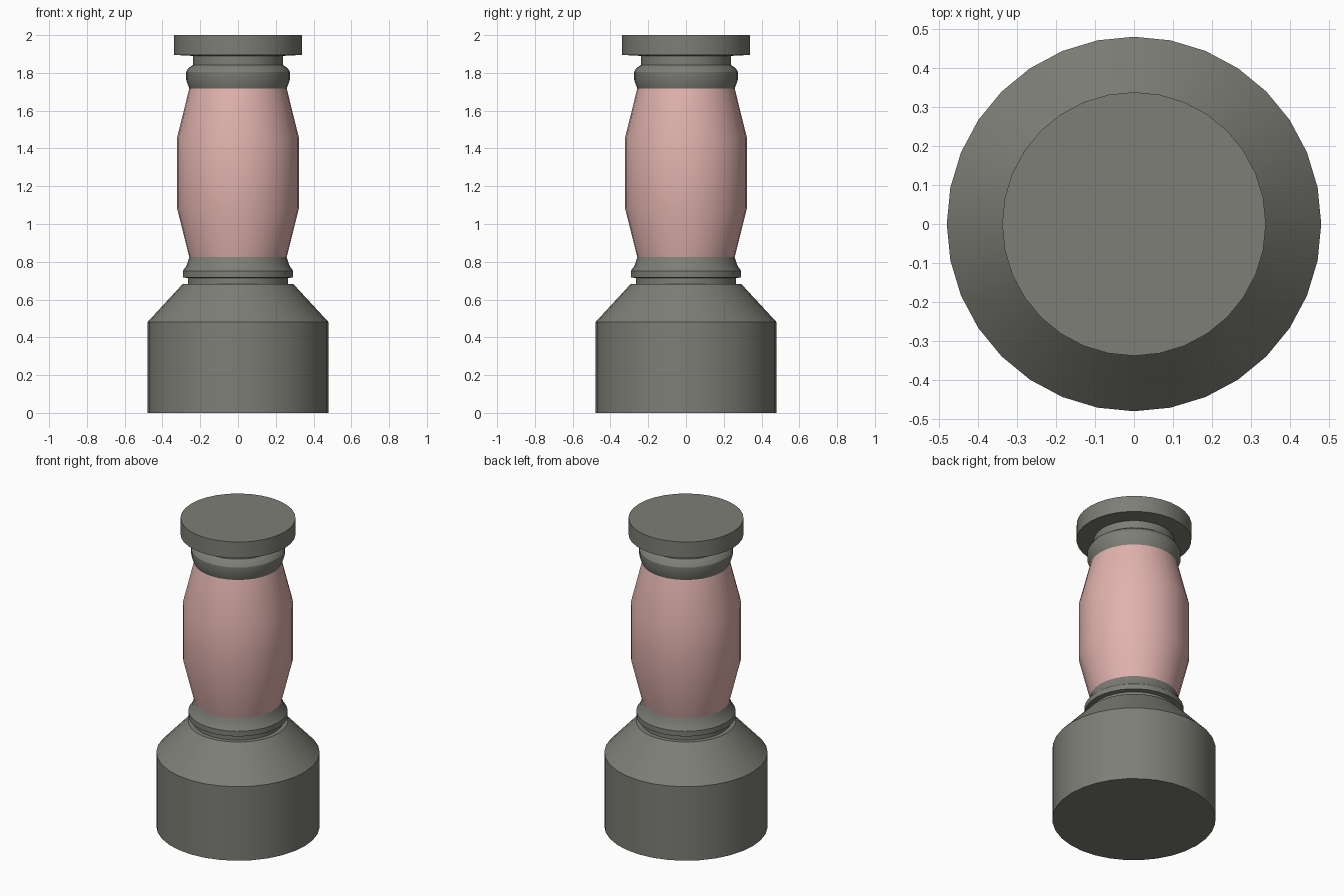
import bpy, bmesh, math

if "Cube" in bpy.data.objects:
    bpy.data.objects.remove(bpy.data.objects["Cube"])

SIDES = 32


def material(name, rgb):
    m = bpy.data.materials.new(name)
    m.diffuse_color = (*rgb, 1)
    m.use_nodes = True
    m.node_tree.nodes["Principled BSDF"].inputs["Base Color"].default_value = m.diffuse_color
    return m


grey = material("warm_grey", (0.205, 0.209, 0.181))
pink = material("dusty_pink", (0.75, 0.445, 0.42))


def lathe(name, profile, mat):
    """Revolve (radius, height) points round z; a radius of 0 closes the end."""
    bm = bmesh.new()
    rings = []
    for r, z in profile:
        n = SIDES if r > 0 else 1
        rings.append([bm.verts.new((r * math.cos(2 * math.pi * i / SIDES),
                                    r * math.sin(2 * math.pi * i / SIDES), z))
                      for i in range(n)])
    for low, high in zip(rings, rings[1:]):
        if len(low) == 1:
            bm.faces.new(high[::-1])
        elif len(high) == 1:
            bm.faces.new(low)
        else:
            for i in range(SIDES):
                j = (i + 1) % SIDES
                bm.faces.new((low[i], low[j], high[j], high[i]))
    # Remove the unused centre points left by the flat end discs
    bmesh.ops.delete(bm, geom=[v for v in bm.verts if not v.link_faces], context='VERTS')
    mesh = bpy.data.meshes.new(name)
    bm.to_mesh(mesh)
    bm.free()
    mesh.materials.append(mat)
    ob = bpy.data.objects.new(name, mesh)
    bpy.context.collection.objects.link(ob)
    bpy.ops.object.select_all(action='DESELECT')
    ob.select_set(True)
    bpy.context.view_layer.objects.active = ob
    bpy.ops.object.shade_smooth_by_angle(angle=math.radians(30))
    return ob


# Heavy base with sloping shoulder
lathe("base", [(0, 0), (0.48, 0), (0.48, 0.48), (0.293, 0.682), (0.265, 0.682)], grey)
# Lower neck and flared collar
lathe("lower_collar", [(0.265, 0.682), (0.265, 0.713), (0.292, 0.718), (0.292, 0.752),
                       (0.272, 0.78), (0.258, 0.824)], grey)
# Barrel-shaped grip
lathe("grip", [(0.258, 0.824), (0.324, 1.09), (0.324, 1.45), (0.258, 1.717)], pink)
# Upper rounded collar and neck
lathe("upper_collar", [(0.258, 1.717), (0.275, 1.765), (0.275, 1.805), (0.262, 1.826),
                       (0.238, 1.842), (0.238, 1.89)], grey)
# Flat disc cap
lathe("cap", [(0.238, 1.89), (0.338, 1.895), (0.338, 2.0), (0, 2.0)], grey)
